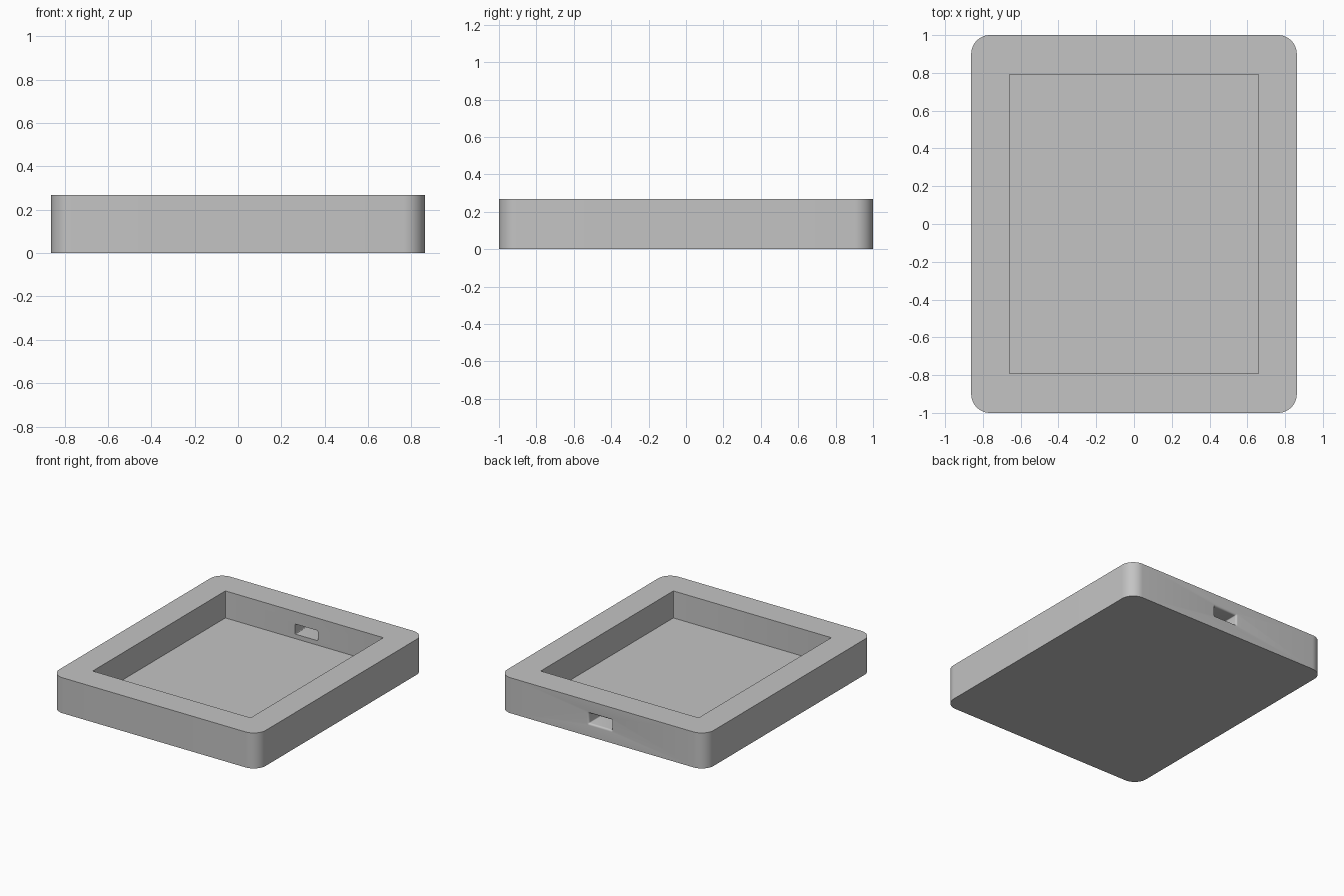
import bpy
import bmesh
from math import sin, cos, pi
from mathutils import Vector

cube = bpy.data.objects.get("Cube")
if cube:
    bpy.data.objects.remove(cube, do_unlink=True)

grey = bpy.data.materials.new("plain grey")
grey.use_nodes = True
grey.diffuse_color = (0.55, 0.55, 0.55, 1)
grey.node_tree.nodes["Principled BSDF"].inputs["Base Color"].default_value = grey.diffuse_color


def rounded_rect(half_w, half_h, radius, steps):
    """Counter-clockwise outline of a rectangle with rounded corners."""
    points = []
    for i, (sx, sy) in enumerate([(1, 1), (-1, 1), (-1, -1), (1, -1)]):
        for k in range(steps + 1):
            a = (i + k / steps) * pi / 2
            points.append((sx * (half_w - radius) + radius * cos(a),
                           sy * (half_h - radius) + radius * sin(a)))
    return points


def loft(name, sections, place):
    """Solid through sections of (outline, depth); place maps u, v, depth to space."""
    bm = bmesh.new()
    rings = [[bm.verts.new(Vector(place(u, v, d))) for u, v in outline]
             for outline, d in sections]
    for low, high in zip(rings, rings[1:]):
        for i in range(len(low)):
            j = (i + 1) % len(low)
            bm.faces.new((low[i], low[j], high[j], high[i]))
    bm.faces.new(rings[0][::-1])
    bm.faces.new(rings[-1])
    bmesh.ops.recalc_face_normals(bm, faces=bm.faces)
    mesh = bpy.data.meshes.new(name)
    bm.to_mesh(mesh)
    bm.free()
    mesh.materials.append(grey)
    obj = bpy.data.objects.new(name, mesh)
    bpy.context.collection.objects.link(obj)
    return obj


def upright(u, v, d):
    return (u, v, d)


def through_back(u, v, d):
    return (u + 0.017, d, v + 0.136)


# Tray body with rounded vertical corners
outline = rounded_rect(0.862, 1.0, 0.1, 12)
tray = loft("tray_body", [(outline, 0), (outline, 0.268)], upright)

# Open recess
recess = rounded_rect(0.66, 0.792, 0.006, 3)
recess_cutter = loft("recess_cutter", [(recess, 0.064), (recess, 0.4)], upright)

# Cable port through the back wall, flared towards the outside
flare, steps = 0.014, 6
port = [(0.0, 0.7)]
port += [(flare * (1 - cos(k / steps * pi / 2)), 1 - flare + flare * sin(k / steps * pi / 2))
         for k in range(steps + 1)]
port.append((flare, 1.1))
port_cutter = loft("port_cutter",
                   [(rounded_rect(0.095 + f, 0.038 + f, 0.006 + f / 2, 3), y) for f, y in port],
                   through_back)

# Cut the openings
bpy.ops.object.select_all(action='DESELECT')
bpy.context.view_layer.objects.active = tray
tray.select_set(True)
for cutter in (recess_cutter, port_cutter):
    cutter.hide_render = True
    cut = tray.modifiers.new(cutter.name, 'BOOLEAN')
    cut.operation = 'DIFFERENCE'
    cut.solver = 'EXACT'
    cut.object = cutter
    bpy.ops.object.modifier_apply(modifier=cut.name)
    bpy.data.objects.remove(cutter, do_unlink=True)

bpy.ops.object.shade_smooth_by_angle(angle=pi / 6)
